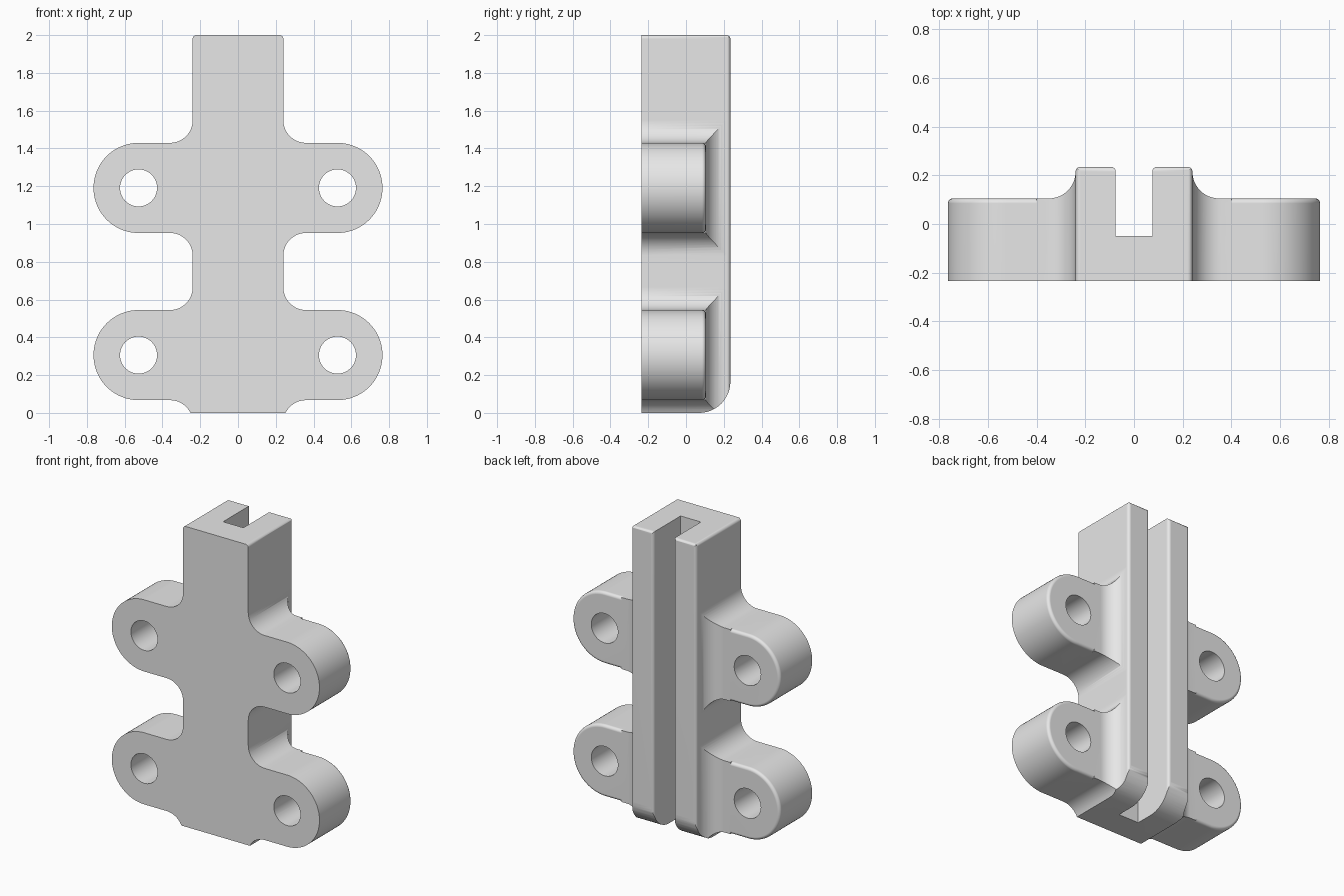
import bpy, bmesh, math
from mathutils import Vector

cube = bpy.data.objects.get("Cube")
if cube:
    bpy.data.objects.remove(cube, do_unlink=True)

DEPTH = 0.235      # half thickness of the column
HALF = 0.24        # half width of the column
LOBE_BACK = 0.105  # back face of the lobes
LOBE_R = 0.2385
LOBE_X = 0.5265
LOBE_Z = (0.306, 1.191)
ROUND = 0.02

grey = bpy.data.materials.new("light grey")
grey.use_nodes = True
grey.diffuse_color = (0.8, 0.8, 0.8, 1)
grey.node_tree.nodes["Principled BSDF"].inputs["Base Color"].default_value = (0.8, 0.8, 0.8, 1)


def rounded(corners, steps=12):
    """Turn (u, v, radius) corners into a closed outline with tangent arcs."""
    out = []
    n = len(corners)
    for i, (u, v, r) in enumerate(corners):
        p = Vector((u, v))
        if r == 0:
            out.append(p)
            continue
        a = (Vector(corners[i - 1][:2]) - p).normalized()
        b = (Vector(corners[(i + 1) % n][:2]) - p).normalized()
        centre = p + (a + b) * r          # right-angled corners
        for k in range(steps + 1):
            t = k / steps * math.pi / 2
            out.append(centre - b * r * math.cos(t) - a * r * math.sin(t))
    return [p for i, p in enumerate(out) if (p - out[i - 1]).length > 1e-5]


def prism(name, outline, axis, low, high, bevel_back=0):
    """Extrude an outline along the given axis."""
    place = {"x": lambda u, v, w: (w, u, v),
             "y": lambda u, v, w: (u, w, v),
             "z": lambda u, v, w: (u, v, w)}[axis]
    bm = bmesh.new()
    face = bm.faces.new([bm.verts.new(place(p.x, p.y, low)) for p in outline])
    ext = bmesh.ops.extrude_face_region(bm, geom=[face])["geom"]
    moved = [g for g in ext if isinstance(g, bmesh.types.BMVert)]
    bmesh.ops.translate(bm, verts=moved, vec=Vector(place(0, 0, high - low)))
    bmesh.ops.recalc_face_normals(bm, faces=bm.faces[:])
    if bevel_back:
        top = set(moved)
        rim = [e for e in bm.edges if e.verts[0] in top and e.verts[1] in top]
        bmesh.ops.bevel(bm, geom=rim, offset=bevel_back, segments=4, profile=0.5,
                        affect='EDGES', clamp_overlap=False)
    mesh = bpy.data.meshes.new(name)
    bm.to_mesh(mesh)
    bm.free()
    mesh.materials.append(grey)
    obj = bpy.data.objects.new(name, mesh)
    bpy.context.collection.objects.link(obj)
    return obj


def combine(target, tool, operation):
    """Apply a boolean and discard the tool."""
    tool.hide_render = True
    mod = target.modifiers.new("combine", 'BOOLEAN')
    mod.operation = operation
    mod.solver = 'EXACT'
    mod.object = tool
    bpy.context.view_layer.objects.active = target
    bpy.ops.object.modifier_apply(modifier=mod.name)
    bpy.data.objects.remove(tool, do_unlink=True)


def mirrored(half):
    return half + [(-u, v, r) for u, v, r in reversed(half)]


# Column seen from the front, with fillets running into the lobes
side = [(HALF, -0.3, 0)]
for z in LOBE_Z:
    side += [(HALF, z - LOBE_R, 0.12), (0.4, z - LOBE_R, 0),
             (0.4, z + LOBE_R, 0), (HALF, z + LOBE_R, 0.12)]
side.append((HALF, 2, ROUND))
bracket = prism("bracket", rounded(mirrored(side)), "y", -0.5, 0.5)

# Plan section: slot, rounded rails and fillets onto the lobe backs
plan = [(0.5, -0.4, 0), (0.5, LOBE_BACK, 0), (HALF, LOBE_BACK, 0.11),
        (HALF, DEPTH, ROUND), (0.075, DEPTH, ROUND), (0.075, -0.05, 0)]
combine(bracket, prism("plan_section", rounded(mirrored(plan)), "z", -0.5, 2.5), 'INTERSECT')

# Side section: large round at the foot, small round at the top
flank = [(-DEPTH, 0, 0), (DEPTH, 0, 0.165), (DEPTH, 2, ROUND), (-DEPTH, 2, 0)]
combine(bracket, prism("side_section", rounded(flank), "x", -1, 1), 'INTERSECT')

# Four lobes with softened back rims, each with a through hole
for z in LOBE_Z:
    for s in (1, -1):
        tip = s * (LOBE_X + LOBE_R)
        shape = [(s * 0.15, z - LOBE_R, 0), (tip, z - LOBE_R, LOBE_R),
                 (tip, z + LOBE_R, LOBE_R), (s * 0.15, z + LOBE_R, 0)]
        lobe = prism("lobe", rounded(shape, 20), "y", -DEPTH, LOBE_BACK, ROUND)
        combine(bracket, lobe, 'UNION')
        ring = [Vector((s * LOBE_X + 0.098 * math.cos(k * math.tau / 48),
                        z + 0.098 * math.sin(k * math.tau / 48))) for k in range(48)]
        combine(bracket, prism("hole", ring, "y", -0.6, 0.6), 'DIFFERENCE')

# Smooth curved faces, crisp edges
bpy.ops.object.select_all(action='DESELECT')
bracket.select_set(True)
bpy.context.view_layer.objects.active = bracket
bpy.ops.object.shade_smooth_by_angle(angle=math.radians(30))
weighted = bracket.modifiers.new("even_shading", 'WEIGHTED_NORMAL')
weighted.keep_sharp = True
